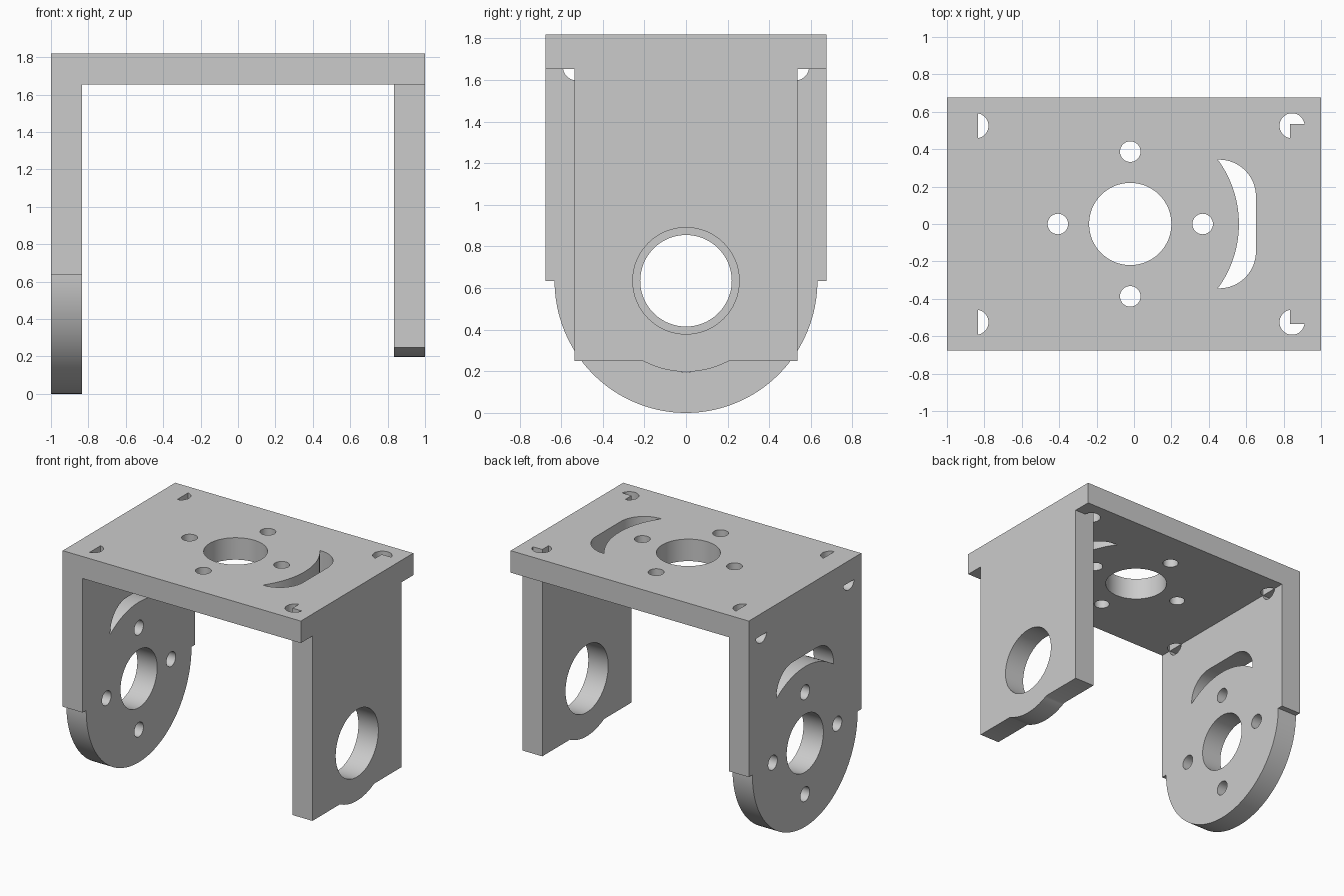
import bpy, bmesh, math
from mathutils import Vector

cube = bpy.data.objects.get("Cube")
if cube:
    bpy.data.objects.remove(cube, do_unlink=True)

grey = bpy.data.materials.new("plain grey")
grey.use_nodes = True
COLOUR = (0.6, 0.6, 0.6, 1)
grey.diffuse_color = COLOUR
grey.node_tree.nodes["Principled BSDF"].inputs["Base Color"].default_value = COLOUR

T = 0.167            # sheet thickness
HEIGHT = 1.82
UNDER = HEIGHT - T   # underside of the top plate
INNER = 1 - T        # inner face of the legs
AXIS = 0.635         # height of the leg bores


def arc(cu, cv, r, start=0, end=360, n=48):
    full = end - start == 360
    return [(cu + r * math.cos(math.radians(start + (end - start) * i / n)),
             cv + r * math.sin(math.radians(start + (end - start) * i / n)))
            for i in range(n if full else n + 1)]


def prism(name, outline, low, high, axis):
    """Extrude a (u, v) outline: axis Z uses (x, y), axis X uses (y, z)."""
    place = (lambda u, v, w: (u, v, w)) if axis == "Z" else (lambda u, v, w: (w, u, v))
    bm = bmesh.new()
    face = bm.faces.new([bm.verts.new(place(u, v, low)) for u, v in outline])
    new = bmesh.ops.extrude_face_region(bm, geom=[face])["geom"]
    shift = Vector(place(0, 0, high - low))
    bmesh.ops.translate(bm, vec=shift, verts=[g for g in new if isinstance(g, bmesh.types.BMVert)])
    bmesh.ops.recalc_face_normals(bm, faces=bm.faces)
    mesh = bpy.data.meshes.new(name)
    bm.to_mesh(mesh)
    bm.free()
    mesh.materials.append(grey)
    obj = bpy.data.objects.new(name, mesh)
    bpy.context.collection.objects.link(obj)
    return obj


def combine(target, tool, operation):
    mod = target.modifiers.new("boolean", "BOOLEAN")
    mod.operation, mod.solver, mod.object = operation, "EXACT", tool
    bpy.context.view_layer.objects.active = target
    bpy.ops.object.modifier_apply(modifier=mod.name)
    bpy.data.objects.remove(tool, do_unlink=True)


def cut(target, outlines, low, high, axis):
    for outline in outlines:
        combine(target, prism("cutter", outline, low - 0.05, high + 0.05, axis), "DIFFERENCE")


def rect(u0, u1, v0, v1):
    return [(u0, v0), (u1, v0), (u1, v1), (u0, v1)]


def servo_holes():
    """Bore, four screw holes and curved slot, with the slot towards +u."""
    holes = [arc(0, 0, 0.22, n=64)]
    holes += [arc(*p, 0.055, n=32) for p in ((0.387, 0), (-0.387, 0), (0, 0.387), (0, -0.387))]
    slot = arc(0.475, -0.147, 0.197, -90, 0, 16) + arc(0.475, 0.147, 0.197, 0, 90, 16)
    slot += arc(0, 0, 0.581, 36.3, -36.3, 32)
    return holes + [slot]


# Top plate, with bend relief holes at its corners
bracket = prism("bracket", rect(-1, 1, -0.675, 0.675), UNDER, HEIGHT, "Z")
cut(bracket, [[(u - 0.02, v) for u, v in h] for h in servo_holes()], UNDER, HEIGHT, "Z")
half = math.degrees(math.acos(0.012 / 0.067))
for y in (-0.525, 0.525):
    cut(bracket, [arc(0.845, y, 0.067), arc(-INNER - 0.012, y, 0.067, -half, half, 24)],
        UNDER, HEIGHT, "Z")

# Wide leg with a rounded foot
foot = arc(0, AXIS, AXIS, 180, 360, 64)
foot = [(u * 0.995, v) for u, v in foot]
wide = prism("wide_leg", foot + [(0.675, AXIS), (0.675, HEIGHT), (-0.675, HEIGHT), (-0.675, AXIS)],
             -1, -INNER, "X")
cut(wide, [[(v, u + AXIS) for u, v in h] for h in servo_holes()], -1, -INNER, "X")
dip = math.degrees(math.asin(0.012 / 0.067))
for y in (-0.525, 0.525):
    cut(wide, [arc(y, UNDER + 0.012, 0.067, 180 + dip, 360 - dip, 24)], -1, -INNER, "X")

# Narrow leg with a bulge under its bore
bulge = arc(0, AXIS, 0.437, 242, 298, 24)
narrow = prism("narrow_leg", [(-0.535, 0.249)] + bulge +
               [(0.535, 0.249), (0.535, HEIGHT), (-0.535, HEIGHT)], INNER, 1, "X")
cut(narrow, [arc(0, AXIS, 0.256, n=64)], INNER, 1, "X")

# Join into one sheet metal part
combine(bracket, wide, "UNION")
combine(bracket, narrow, "UNION")
bpy.ops.object.select_all(action="DESELECT")
bracket.select_set(True)
bpy.context.view_layer.objects.active = bracket
bpy.ops.object.shade_smooth_by_angle(angle=math.radians(30))
